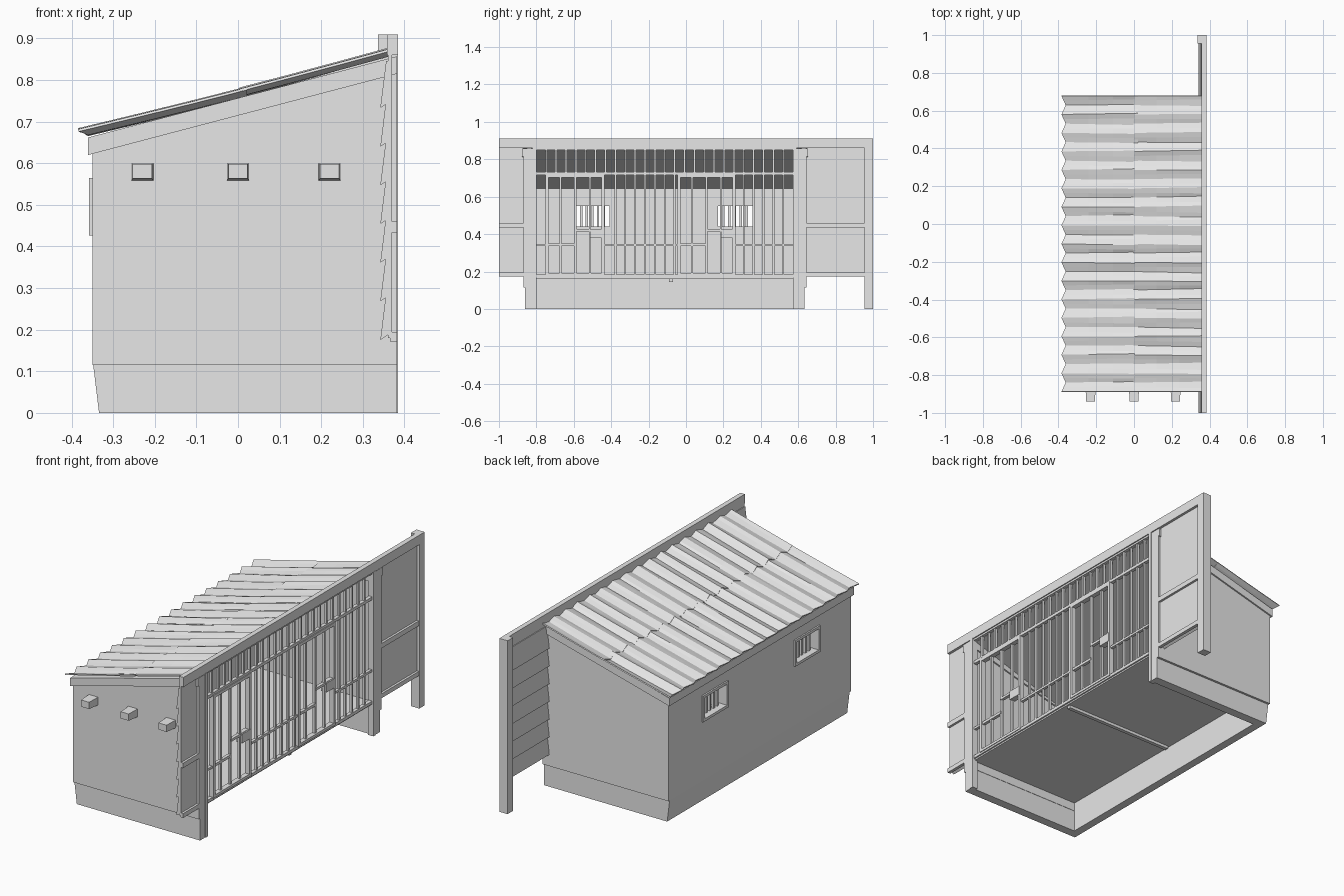
import bpy, bmesh, math, random
from mathutils import Matrix, Vector

random.seed(4)
if "Cube" in bpy.data.objects:
    bpy.data.objects.remove(bpy.data.objects["Cube"], do_unlink=True)

grey = bpy.data.materials.new("plain grey")
grey.use_nodes = True
grey.diffuse_color = (0.8, 0.8, 0.8, 1)
grey.node_tree.nodes["Principled BSDF"].inputs["Base Color"].default_value = (0.8, 0.8, 0.8, 1)


def finish(name, bm):
    bmesh.ops.recalc_face_normals(bm, faces=bm.faces[:])
    mesh = bpy.data.meshes.new(name)
    bm.to_mesh(mesh)
    bm.free()
    mesh.materials.append(grey)
    obj = bpy.data.objects.new(name, mesh)
    bpy.context.scene.collection.objects.link(obj)
    return obj


def boxes(name, spans):
    """One object from boxes given as (x range, y range, z range)."""
    bm = bmesh.new()
    for span in spans:
        mid = Vector([(a + b) / 2 for a, b in span])
        size = [b - a for a, b in span]
        bmesh.ops.create_cube(bm, size=1, matrix=Matrix.Translation(mid) @ Matrix.Diagonal((*size, 1)))
    return finish(name, bm)


def prism(name, profile, y0, y1):
    """Extrude an x-z profile along y."""
    bm = bmesh.new()
    face = bm.faces.new([bm.verts.new((x, y0, z)) for x, z in profile])
    out = bmesh.ops.extrude_face_region(bm, geom=[face])["geom"]
    bmesh.ops.translate(bm, verts=[v for v in out if isinstance(v, bmesh.types.BMVert)], vec=(0, y1 - y0, 0))
    return finish(name, bm)


BACK, INNER, FRONT = -0.35, -0.29, 0.382
ENDS = {"front": (-0.87, -0.81), "rear": (0.585, 0.645)}
WINDOWS = {"front": (-0.59, -0.41), "rear": (0.17, 0.355)}
SILL, HEAD = 0.44, 0.55

# End walls, sloped gable trim and plinths
for side, (y0, y1) in ENDS.items():
    prism(side + "_end_wall", [(BACK, 0.115), (FRONT, 0.115), (FRONT, 0.83), (BACK, 0.64)], y0, y1)
    prism(side + "_gable_trim", [(-0.36, 0.62), (FRONT, 0.815), (FRONT, 0.857), (-0.36, 0.662)],
          y0 - 0.008, y1 + 0.008)
    lip = 0.01 if side == "front" else 0
    prism(side + "_plinth", [(-0.348, 0.115), (-0.334, 0), (FRONT, 0), (FRONT, 0.115)],
          y0 + lip, y1 - 0.012 + lip)

# Back wall with two window openings
back_wall = prism("back_wall", [(BACK, 0.115), (INNER, 0.115), (INNER, 0.65), (BACK, 0.635)], -0.85, 0.625)
cutter = boxes("window_cutter", [((-0.5, -0.2), w, (SILL, HEAD)) for w in WINDOWS.values()])
cutter.hide_render = True
cut = back_wall.modifiers.new("openings", "BOOLEAN")
cut.operation, cut.solver, cut.object = "DIFFERENCE", "EXACT", cutter
bpy.context.view_layer.objects.active = back_wall
bpy.ops.object.modifier_apply(modifier=cut.name)
bpy.data.objects.remove(cutter, do_unlink=True)
prism("back_plinth", [(-0.348, 0.115), (-0.334, 0), (INNER, 0), (INNER, 0.115)], -0.85, 0.62)
prism("back_trim", [(-0.36, 0.62), (INNER, 0.638), (INNER, 0.68), (-0.36, 0.662)], -0.86, 0.635)

# Window surrounds and bars
for side, (a, b) in WINDOWS.items():
    rim, depth = 0.014, (BACK - 0.008, BACK + 0.02)
    boxes(side + "_window_frame", [
        (depth, (a - rim, b + rim), (SILL - rim, SILL)), (depth, (a - rim, b + rim), (HEAD, HEAD + rim)),
        (depth, (a - rim, a), (SILL, HEAD)), (depth, (b, b + rim), (SILL, HEAD))])
    step = (b - a) / 6
    boxes(side + "_window_bars", [
        ((-0.326, -0.314), (a + step * i - 0.006, a + step * i + 0.006), (SILL, HEAD)) for i in range(1, 6)])

# Floor, joist and ceiling
boxes("floor", [((-0.31, 0.37), (-0.82, 0.6), (0.16, 0.175))])
boxes("floor_joist", [((-0.28, 0.36), (-0.09, -0.07), (0.145, 0.16))])
prism("ceiling", [(-0.3, 0.64), (0.362, 0.848), (0.362, 0.857), (-0.3, 0.672)], -0.82, 0.6)

# Protruding roof beam ends, narrowed at the tip
for i, x in enumerate((-0.23, 0.0, 0.22)):
    stub = boxes("beam_end_" + str(i + 1), [((x - 0.027, x + 0.027), (-0.94, -0.86), (0.558, 0.6))])
    for v in stub.data.vertices:
        if v.co.y < -0.9:
            v.co.x = x + (v.co.x - x) * 0.86
            v.co.z = 0.581 + (v.co.z - 0.579) * 0.84


# Corrugated roof: two uneven overlapping rows of sheeting
def roof_sheet(name, x0, x1, lift, ragged):
    bm = bmesh.new()
    waves, y0, y1, steps = 16, -0.888, 0.678, 3
    rows = []
    count = waves * 4
    heights = [0.75 + 0.45 * random.random() for _ in range(waves + 1)]
    for j in range(count + 1):
        phase = 2 * math.pi * j / 4
        amp = 0.008 * heights[j // 4]
        skew = random.uniform(-0.008, 0.008) if 0 < j < count else 0
        row = []
        for k in range(steps + 1):
            t = k / steps
            x = x0 + (x1 - x0) * t
            if k == 0:
                x += ragged * math.cos(phase)
            z = 0.676 + (x + 0.38) * 0.257 + lift + amp * math.cos(phase) - 0.004 * math.cos(x * 4.2)
            y = y0 + (y1 - y0) * j / count + skew * t
            row.append(bm.verts.new((x, y, z)))
        rows.append(row)
    for a, b in zip(rows, rows[1:]):
        for k in range(steps):
            bm.faces.new((a[k], a[k + 1], b[k + 1], b[k]))
    sheet = finish(name, bm)
    if sheet.data.polygons[0].normal.z < 0:
        sheet.data.flip_normals()
    thick = sheet.modifiers.new("thickness", "SOLIDIFY")
    thick.thickness, thick.offset = 0.006, -1


roof_sheet("lower_roof_sheet", -0.373, 0.02, 0, -0.011)
roof_sheet("upper_roof_sheet", 0.0, 0.36, 0.002, 0.004)

# Long top beam, end post and the narrow jambs beside the bars
boxes("top_beam", [((0.358, 0.384), (-1, 0.96), (0.86, 0.91))])
boxes("end_post", [((0.336, 0.384), (0.955, 1), (0, 0.91))])
boxes("jambs", [((0.355, 0.385), y, (0, 0.862)) for y in ((-0.82, -0.8), (0.573, 0.59))])

# Side fences: framed on one face, lapped boards on the other
for side, (y0, y1) in {"front": (-1, -0.87), "rear": (0.645, 0.956)}.items():
    boxes(side + "_fence_panel", [((0.36, 0.37), (y0, y1), (0.18, 0.87))])
    boxes(side + "_fence_rails", [((0.365, 0.382), (y0, y1), z) for z in ((0.172, 0.195), (0.434, 0.46))])
    for i in range(7):
        z = 0.2 + 0.093 * i
        prism(side + "_lap_board_" + str(i + 1),
              [(0.342, z - 0.025), (0.362, z - 0.012), (0.362, z + 0.088), (0.356, z + 0.088)], y0, y1)

# Barred front: rails, bars and two gates
LEFT, RIGHT, LOW, HIGH, RAIL = -0.8, 0.573, 0.175, 0.86, 0.72
GATES = {"front": (-0.75, -0.435), "rear": (-0.045, 0.265)}
BAR = (0.361, 0.374)


def upright(y, z0, z1, half=0.005):
    return (BAR, (y - half, y + half), (z0, z1))


bars = []
pitch = (RIGHT - LEFT) / 26
for i in range(1, 26):
    y = LEFT + pitch * i
    bars.append(upright(y, RAIL, HIGH))
    if not any(a - 0.01 < y < b + 0.01 for a, b in GATES.values()):
        bars.append(upright(y, LOW, RAIL))
boxes("grille_bars", bars)
boxes("grille_rails", [((0.359, 0.378), (LEFT, RIGHT), z)
                       for z in ((0.168, 0.184), (0.715, 0.731), (0.85, 0.862))])
gaps = [(LEFT, GATES["front"][0]), (GATES["front"][1], GATES["rear"][0]), (GATES["rear"][1], RIGHT)]
boxes("grille_middle_rails", [((0.36, 0.376), g, (0.336, 0.348)) for g in gaps])

for side, (a, b) in GATES.items():
    deep = (0.356, 0.382)
    boxes(side + "_gate_frame", [
        (deep, (a, a + 0.016), (0.18, RAIL)), (deep, (b - 0.016, b), (0.18, RAIL)),
        (deep, (a, b), (0.178, 0.192)), (deep, (a, b), (0.702, 0.718))])
    step = (b - a) / 4
    boxes(side + "_gate_bars", [upright(a + step * i, 0.185, 0.71, 0.006) for i in (1, 2, 3)])
    boxes(side + "_gate_rails", [((0.36, 0.377), (a, a + step * 2), (0.336, 0.35)),
                                 ((0.36, 0.377), (a + step * 2, b), (0.415, 0.428))])
    boxes(side + "_gate_lock", [((0.352, 0.384), (b - step, b - 0.005), (0.378, 0.426))])
